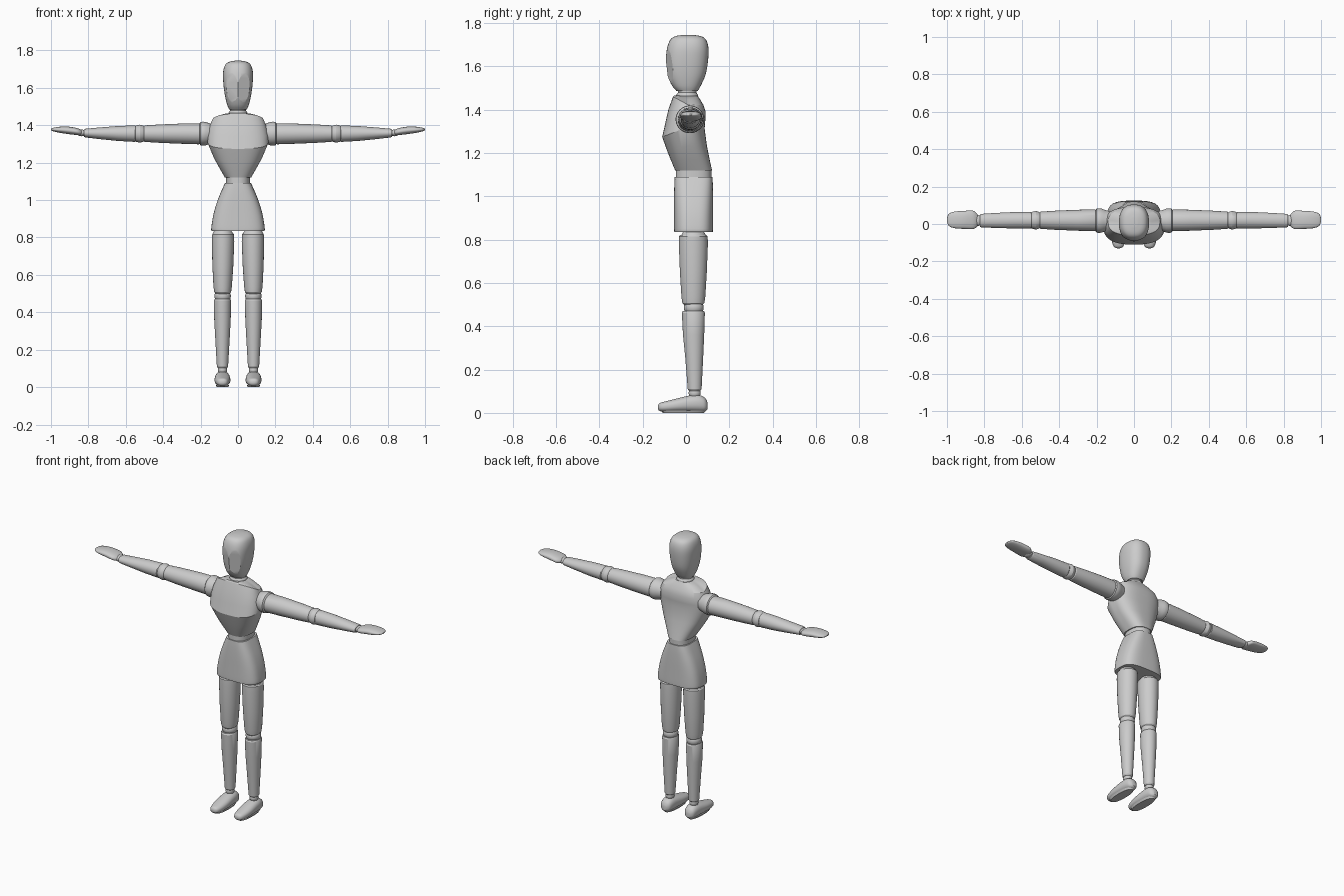
import bpy, bmesh, math
from mathutils import Vector

wood = bpy.data.materials.new("light grey")
wood.diffuse_color = (0.6, 0.6, 0.6, 1)


def refine(rows, k):
    # Catmull-Rom refinement of a list of cross-sections
    if k < 2:
        return rows
    out = []
    for i in range(len(rows) - 1):
        p0, p1 = rows[max(i - 1, 0)], rows[i]
        p2, p3 = rows[i + 1], rows[min(i + 2, len(rows) - 1)]
        for j in range(k):
            t = j / k
            out.append([b + 0.5 * t * (c - a + t * (2 * a - 5 * b + 4 * c - d + t * (3 * (b - c) + d - a)))
                        for a, b, c, d in zip(p0, p1, p2, p3)])
    return out + [rows[-1]]


def loft(name, axis, rows, power=2.0, steps=1, seg=40, mirror=False, cuts=(), angle=28):
    """rows: (position, centre u, centre v, radius u, radius v[, front lift])"""
    bm = bmesh.new()
    rings = []
    for r in refine([list(r) + [0] * (6 - len(r)) for r in rows], steps):
        ring = []
        for i in range(seg):
            a = 2 * math.pi * i / seg
            c, s = math.cos(a), math.sin(a)
            cu = math.copysign(abs(c) ** (2 / power), c)
            sv = math.copysign(abs(s) ** (2 / power), s)
            t = r[0] + r[5] * max(0, -sv)
            u, v = r[1] + r[3] * cu, r[2] + r[4] * sv
            ring.append(bm.verts.new({'x': (t, u, v), 'y': (u, t, v), 'z': (u, v, t)}[axis]))
        rings.append(ring)
    for a, b in zip(rings, rings[1:]):
        for i in range(seg):
            j = (i + 1) % seg
            bm.faces.new((a[i], a[j], b[j], b[i]))
    bm.faces.new(rings[0])
    bm.faces.new(rings[-1])
    for co, no in cuts:
        g = bm.verts[:] + bm.edges[:] + bm.faces[:]
        res = bmesh.ops.bisect_plane(bm, geom=g, plane_co=co, plane_no=Vector(no).normalized(), clear_outer=True)
        edges = [e for e in res['geom_cut'] if isinstance(e, bmesh.types.BMEdge)]
        bmesh.ops.holes_fill(bm, edges=edges, sides=0)
    bmesh.ops.recalc_face_normals(bm, faces=bm.faces[:])
    me = bpy.data.meshes.new(name)
    bm.to_mesh(me)
    bm.free()
    me.materials.append(wood)
    ob = bpy.data.objects.new(name, me)
    bpy.context.collection.objects.link(ob)
    bpy.ops.object.select_all(action='DESELECT')
    ob.select_set(True)
    bpy.context.view_layer.objects.active = ob
    bpy.ops.object.shade_smooth_by_angle(angle=math.radians(angle))
    if mirror:
        ob.modifiers.new("mirror", 'MIRROR')
    return ob


def ball(name, centre, radii, axis='z', mirror=True):
    # joint ball as a lofted ellipsoid
    k = 'xyz'.index(axis)
    u, v = [i for i in range(3) if i != k]
    rows = []
    for i in range(13):
        a = math.pi * (0.02 + 0.96 * i / 12)
        rows.append((centre[k] - radii[k] * math.cos(a), centre[u], centre[v],
                     radii[u] * math.sin(a), radii[v] * math.sin(a)))
    return loft(name, axis, rows, mirror=mirror, seg=32)


# Head with two flat face planes meeting in a central ridge
loft("head", 'z', [
    (1.485, 0, 0.005, 0.047, 0.048), (1.51, 0, 0.002, 0.058, 0.066), (1.56, 0, 0.002, 0.070, 0.088),
    (1.62, 0, 0.004, 0.078, 0.097), (1.68, 0, 0.008, 0.080, 0.096), (1.72, 0, 0.010, 0.070, 0.084),
    (1.738, 0, 0.010, 0.050, 0.062), (1.745, 0, 0.010, 0.018, 0.024)],
    power=2.4, steps=4, seg=48,
    cuts=[((0, -0.092, 1.62), (s * 0.45, -1, -0.12)) for s in (-1, 1)], angle=20)
loft("neck", 'z', [(1.44, 0, 0.005, 0.052, 0.052), (1.468, 0, 0.005, 0.05, 0.05),
                   (1.478, 0, 0.005, 0.043, 0.043), (1.492, 0, 0.005, 0.043, 0.043)])

# Chest with a creased front, lower rim of the panel dipping at the centre
loft("chest", 'z', [
    (1.120, 0, 0.035, 0.070, 0.085), (1.17, 0, 0.021, 0.098, 0.088, -0.010),
    (1.23, 0, 0.005, 0.130, 0.092, -0.020), (1.312, 0, -0.012, 0.163, 0.098, -0.038),
    (1.35, 0, -0.003, 0.164, 0.092, -0.010), (1.39, 0, 0.005, 0.154, 0.086, 0.012),
    (1.422, 0, 0.010, 0.138, 0.070, 0.038), (1.447, 0, 0.005, 0.095, 0.060, 0.018),
    (1.462, 0, 0.005, 0.055, 0.050, 0.003)],
    power=2.6, seg=64, angle=24)

# Waist and pelvis
loft("waist", 'z', [(1.07, 0, 0.035, 0.064, 0.082), (1.125, 0, 0.035, 0.064, 0.082)], power=2.4)
loft("pelvis", 'z', [
    (0.835, 0, 0.035, 0.141, 0.089), (0.85, 0, 0.035, 0.143, 0.090), (0.92, 0, 0.035, 0.132, 0.090),
    (0.99, 0, 0.035, 0.112, 0.090), (1.05, 0, 0.035, 0.088, 0.089), (1.09, 0, 0.035, 0.070, 0.087)],
    power=3.2, steps=3, seg=56)

# Legs
ball("hip_joint", (0.081, 0.035, 0.80), (0.057, 0.060, 0.060))
loft("thigh", 'z', [
    (0.498, 0.082, 0.034, 0.036, 0.042), (0.508, 0.082, 0.034, 0.045, 0.051), (0.535, 0.082, 0.034, 0.049, 0.055),
    (0.65, 0.081, 0.034, 0.056, 0.062), (0.78, 0.080, 0.034, 0.060, 0.067), (0.815, 0.080, 0.034, 0.059, 0.066),
    (0.822, 0.080, 0.034, 0.054, 0.060)], mirror=True)
ball("knee_joint", (0.082, 0.036, 0.486), (0.044, 0.046, 0.040))
loft("shin", 'z', [
    (0.102, 0.083, 0.040, 0.025, 0.026), (0.110, 0.083, 0.040, 0.030, 0.032), (0.25, 0.083, 0.038, 0.038, 0.041),
    (0.36, 0.083, 0.035, 0.044, 0.049), (0.462, 0.083, 0.034, 0.046, 0.053), (0.47, 0.083, 0.034, 0.042, 0.049)],
    mirror=True)
ball("ankle_joint", (0.083, 0.040, 0.092), (0.025, 0.028, 0.028))
loft("foot", 'y', [
    (-0.130, 0.083, 0.026, 0.008, 0.006), (-0.122, 0.083, 0.027, 0.024, 0.018), (-0.095, 0.083, 0.029, 0.035, 0.024),
    (-0.04, 0.083, 0.036, 0.042, 0.031), (0.02, 0.083, 0.043, 0.041, 0.038), (0.06, 0.083, 0.044, 0.038, 0.039),
    (0.088, 0.083, 0.038, 0.030, 0.031), (0.100, 0.083, 0.032, 0.012, 0.014)],
    power=2.3, steps=3, mirror=True, cuts=[((0, 0, 0.006), (0, 0, -1))])
loft("sole", 'z', [(0.0, 0.083, -0.012, 0.030, 0.095), (0.012, 0.083, -0.012, 0.036, 0.104)],
     power=2.3, mirror=True)

# Arms
loft("shoulder_joint", 'x', [
    (0.13, 0.018, 1.355, 0.050, 0.050), (0.160, 0.018, 1.355, 0.059, 0.058), (0.172, 0.018, 1.355, 0.064, 0.062),
    (0.188, 0.018, 1.355, 0.066, 0.064), (0.200, 0.018, 1.355, 0.064, 0.062), (0.21, 0.018, 1.355, 0.050, 0.050)],
    mirror=True)
loft("upper_arm", 'x', [
    (0.200, 0.020, 1.354, 0.053, 0.052), (0.208, 0.020, 1.354, 0.058, 0.056), (0.30, 0.020, 1.355, 0.056, 0.054),
    (0.42, 0.020, 1.355, 0.051, 0.049), (0.498, 0.020, 1.355, 0.046, 0.044), (0.504, 0.020, 1.355, 0.042, 0.040)],
    mirror=True)
loft("elbow_joint", 'x', [
    (0.495, 0.020, 1.355, 0.036, 0.036), (0.506, 0.020, 1.355, 0.044, 0.043), (0.525, 0.020, 1.355, 0.050, 0.048),
    (0.544, 0.020, 1.355, 0.045, 0.044), (0.555, 0.020, 1.355, 0.036, 0.036)], mirror=True)
loft("forearm", 'x', [
    (0.545, 0.020, 1.355, 0.040, 0.040), (0.552, 0.020, 1.355, 0.045, 0.044), (0.64, 0.020, 1.356, 0.044, 0.040),
    (0.74, 0.019, 1.357, 0.040, 0.031), (0.818, 0.018, 1.358, 0.036, 0.023), (0.824, 0.018, 1.358, 0.032, 0.019)],
    mirror=True)
ball("wrist_joint", (0.836, 0.019, 1.359), (0.026, 0.030, 0.018), 'x')
loft("hand", 'x', [
    (0.836, 0.020, 1.361, 0.030, 0.012), (0.848, 0.021, 1.363, 0.043, 0.017), (0.866, 0.022, 1.367, 0.050, 0.019),
    (0.91, 0.022, 1.373, 0.048, 0.020), (0.955, 0.022, 1.376, 0.045, 0.016), (0.985, 0.022, 1.377, 0.036, 0.010),
    (0.996, 0.022, 1.377, 0.022, 0.006), (1.0, 0.022, 1.377, 0.008, 0.003)],
    power=2.3, steps=3, mirror=True)
